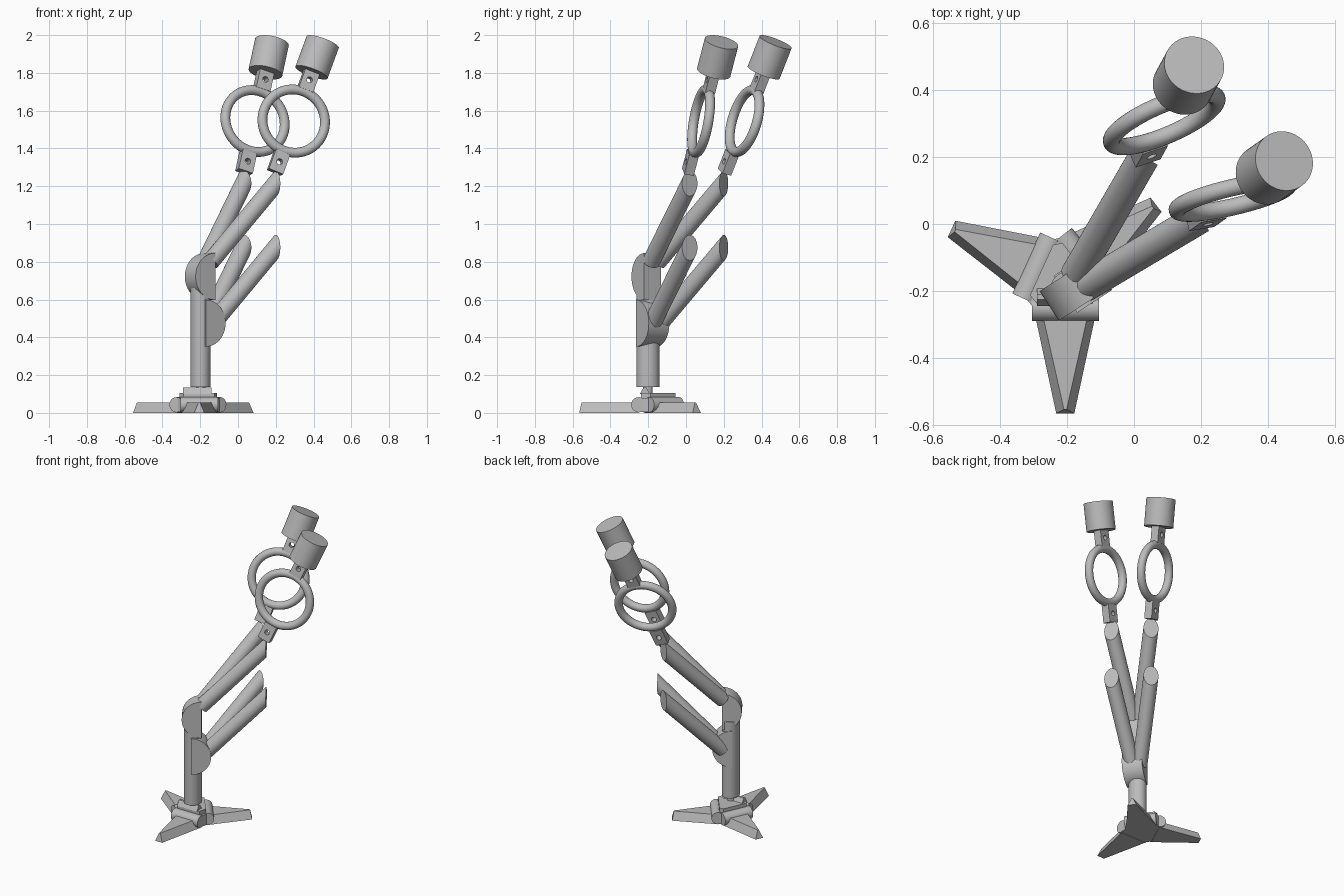
import bpy, bmesh, math
from mathutils import Vector, Matrix

if "Cube" in bpy.data.objects:
    bpy.data.objects.remove(bpy.data.objects["Cube"])

grey = bpy.data.materials.new("matte grey")
grey.use_nodes = True
grey.diffuse_color = (0.5, 0.5, 0.5, 1)
grey.node_tree.nodes["Principled BSDF"].inputs["Base Color"].default_value = (0.5, 0.5, 0.5, 1)
UP = Vector((0, 0, 1))


def finish(name, bm):
    bmesh.ops.recalc_face_normals(bm, faces=bm.faces)
    mesh = bpy.data.meshes.new(name)
    bm.to_mesh(mesh)
    bm.free()
    mesh.materials.append(grey)
    obj = bpy.data.objects.new(name, mesh)
    bpy.context.collection.objects.link(obj)
    bpy.ops.object.select_all(action='DESELECT')
    obj.select_set(True)
    bpy.context.view_layer.objects.active = obj
    bpy.ops.object.shade_smooth_by_angle(angle=math.radians(35))
    return obj


def loft(name, rings, caps=True, closed=False):
    """Skin a series of point loops of equal length."""
    bm = bmesh.new()
    loops = [[bm.verts.new(p) for p in ring] for ring in rings]
    n = len(loops[0])
    for k in range(len(loops) if closed else len(loops) - 1):
        a, b = loops[k], loops[(k + 1) % len(loops)]
        for i in range(n):
            j = (i + 1) % n
            bm.faces.new((a[i], a[j], b[j], b[i]))
    if caps and not closed:
        bm.faces.new(loops[0])
        bm.faces.new(loops[-1])
    return finish(name, bm)


def circle(centre, u, v, r, n=40):
    return [centre + r * (math.cos(t) * u + math.sin(t) * v)
            for t in (math.tau * i / n for i in range(n))]


def rod(name, a, b, r, n=40):
    axis = (b - a).normalized()
    u = axis.orthogonal().normalized()
    v = axis.cross(u)
    return loft(name, [circle(a, u, v, r, n), circle(b, u, v, r, n)])


def flat(azimuth):
    t = math.radians(azimuth)
    return Vector((math.cos(t), math.sin(t), 0))


# Tripod feet with their hinge barrels
corners = []
for label, x, y, azimuth, length in (("front", -0.205, -0.25, -90, 0.315),
                                     ("right", -0.285, -0.133, 155.5, 0.285),
                                     ("left", -0.155, -0.115, 38, 0.28)):
    out, side = flat(azimuth), flat(azimuth + 90)
    mid = Vector((x, y, 0))
    bottom = [mid - side * 0.095, mid + out * length - side * 0.027,
              mid + out * length + side * 0.027, mid + side * 0.095]
    tip = mid + out * (length - 0.012) + UP * 0.055
    top = [mid - side * 0.072 + UP * 0.055, tip - side * 0.004,
           tip + side * 0.004, mid + side * 0.072 + UP * 0.055]
    loft(label + "_foot", [bottom, top])
    rod(label + "_foot_hinge", mid - side * 0.1 + UP * 0.043,
        mid + side * 0.1 + UP * 0.043, 0.04)
    corners.append((mid - side * 0.095, mid + side * 0.095))

# Hub joining the feet, with a stepped top
front, right, left = corners
outline = [front[0], front[1], left[0], left[1], right[0], right[1]]
loft("hub", [[p + UP * z for p in outline] for z in (0.004, 0.078)])
centre = sum(outline, Vector()) / len(outline)
loft("hub_plate", [[centre + (p - centre) * 0.87 + UP * z for p in outline]
                   for z in (0.076, 0.105)])
loft("hub_ridge", [[Vector((x, -0.245, 0.1)), Vector((x, -0.19, 0.1)),
                    Vector((x, -0.21, 0.134)), Vector((x, -0.225, 0.134))]
                   for x in (-0.29, -0.14)])

# Upright post and its foot pin
post = Vector((-0.198, -0.202, 0))
ex, ey = Vector((1, 0, 0)), Vector((0, 1.14, 0))
loft("post", [circle(post + UP * z, ex, ey, 0.053) for z in (0.138, 0.66)])
rod("post_pin", post + UP * 0.09, post + UP * 0.16, 0.025, 24)


# Half-round joint plates, bulging opposite ways
def half_disc(name, centre, out, axis, thick):
    arc = [out * math.sin(t) + UP * math.cos(t)
           for t in (math.pi * i / 28 for i in range(29))]
    loft(name, [[centre + axis * s * thick / 2 + p * 0.124 for p in arc] for s in (-1, 1)])


plane, across = flat(33), flat(-57)
half_disc("upper_joint", Vector((-0.149, -0.177, 0.722)), -plane, across, 0.105)
half_disc("lower_joint", Vector((-0.205, -0.21, 0.475)), plane, across, 0.13)


# Sloping arms, square at the joint and cut upright at the far end
def arm(name, start, end, r):
    axis = (end - start).normalized()
    side = axis.cross(UP).normalized()
    lift = side.cross(axis)
    loft(name, [circle(start, side, lift, r), circle(end, side, UP / lift.z, r)])


# Small block with a through hole
def holed_block(name, centre, wide, tall, deep):
    def hole(z):
        return circle(centre + deep * z, wide, tall, 0.016, 16)

    def edge(z):
        pts = []
        for i in range(16):
            t = math.tau * i / 16
            c, s = math.cos(t), math.sin(t)
            m = max(abs(c), abs(s))
            pts.append(centre + deep * z + wide * c / m * 0.041 + tall * s / m * 0.056)
        return pts
    h = 0.026
    loft(name, [edge(-h), edge(h), hole(h), hole(-h)], closed=True)


sides = (("left", (-0.145, -0.185), (0.2, 0.02), (0.295, 0.08),
          (0.334, 0.236, 0.912), (0.225, -0.96, 0.166)),
         ("right", (-0.172, -0.15), (0.03, 0.2), (0.09, 0.31),
          (0.196, 0.359, 0.913), (0.38, -0.886, 0.266)))
for label, start, end, hub, direction, normal in sides:
    for level, drop in (("upper", 0), ("lower", 0.34)):
        arm(f"{label}_{level}_arm", Vector((*start, 0.8 - drop)),
            Vector((*end, 1.215 - drop)), 0.047)

    # Ring handle, its two blocks and the end weight
    d = Vector(direction).normalized()
    n = Vector(normal)
    n = (n - d * n.dot(d)).normalized()
    w = d.cross(n)
    c = Vector((*hub, 1.545))
    spokes = [w * math.cos(t) + d * math.sin(t)
              for t in (math.tau * i / 56 for i in range(56))]
    loft(label + "_ring", [circle(c + s * 0.17, s, n, 0.026, 20) for s in spokes], closed=True)
    holed_block(label + "_lower_block", c - d * 0.24, w, d, n)
    holed_block(label + "_upper_block", c + d * 0.235, w, d, n)
    rod(label + "_weight", c + d * 0.282, c + d * 0.458, 0.091, 48)
